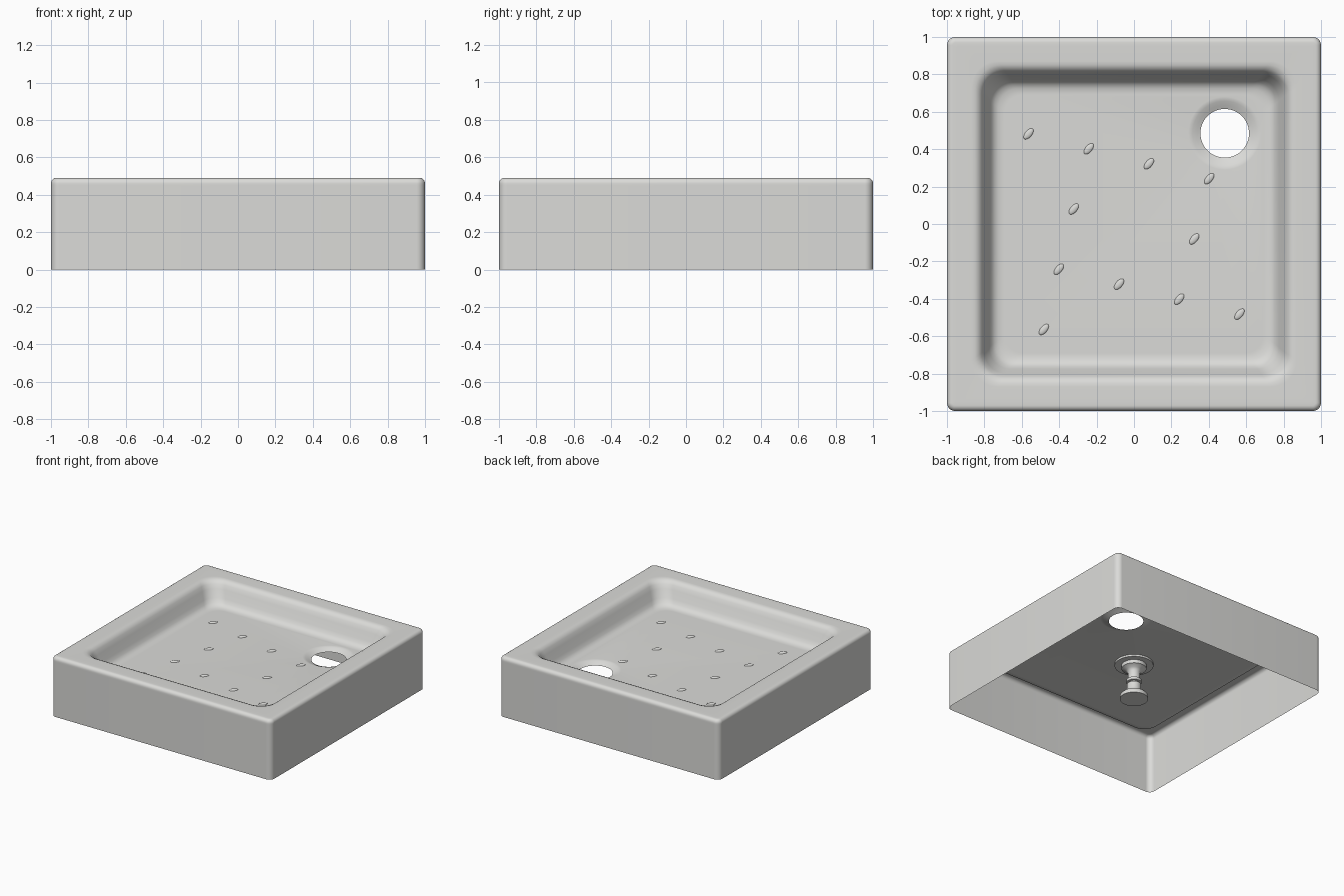
import bpy
import bmesh
from math import cos, sin, pi, radians

cube = bpy.data.objects.get("Cube")
if cube:
    bpy.data.objects.remove(cube, do_unlink=True)

ceramic = bpy.data.materials.new("off white ceramic")
ceramic.use_nodes = True
colour = (0.71, 0.71, 0.69, 1)
ceramic.diffuse_color = colour
ceramic.node_tree.nodes["Principled BSDF"].inputs["Base Color"].default_value = colour

FLOOR = 0.315
DRAIN = 0.485


def finish(name, bm, angle=40):
    """Turn a bmesh into a smooth shaded object."""
    mesh = bpy.data.meshes.new(name)
    bm.to_mesh(mesh)
    bm.free()
    mesh.materials.append(ceramic)
    obj = bpy.data.objects.new(name, mesh)
    bpy.context.collection.objects.link(obj)
    bpy.ops.object.select_all(action="DESELECT")
    obj.select_set(True)
    bpy.context.view_layer.objects.active = obj
    bpy.ops.object.shade_smooth_by_angle(angle=radians(angle))
    return obj


def rounded_square(bm, half, radius, z, steps=10):
    """Ring of vertices around a square with rounded corners."""
    ring = []
    for k, (sx, sy) in enumerate(((1, 1), (-1, 1), (-1, -1), (1, -1))):
        for i in range(steps + 1):
            a = (k + i / steps) * pi / 2
            c = half - radius
            ring.append(bm.verts.new((sx * c + radius * cos(a), sy * c + radius * sin(a), z)))
    return ring


def circle(bm, cx, cy, radius, z, count=48):
    return [bm.verts.new((cx + radius * cos(2 * pi * i / count),
                          cy + radius * sin(2 * pi * i / count), z)) for i in range(count)]


def skin(bm, rings):
    """Join consecutive rings with quads."""
    for a, b in zip(rings, rings[1:]):
        for i in range(len(a)):
            j = (i + 1) % len(a)
            bm.faces.new((a[i], a[j], b[j], b[i]))


def ring_edges(bm, ring):
    return [bm.edges.get((ring[i - 1], ring[i])) for i in range(len(ring))]


# Tray shell: skirt, rounded rim, basin wall and floor edge (half width, corner radius, z)
bm = bmesh.new()
profile = [(1, 0.045, 0), (1, 0.045, 0.45)]
for i in range(7):
    a = i / 6 * pi / 2
    profile.append((0.97 + 0.03 * cos(a), 0.045 - 0.03 * (1 - cos(a)), 0.46 + 0.03 * sin(a)))
profile += [(0.95, 0.012, 0.49), (0.87, 0.14, 0.49), (0.85, 0.135, 0.489),
            (0.83, 0.13, 0.48), (0.815, 0.125, 0.462), (0.8, 0.12, 0.43),
            (0.775, 0.115, 0.37), (0.76, 0.115, 0.342), (0.745, 0.11, 0.327),
            (0.725, 0.105, 0.318), (0.7, 0.1, FLOOR), (0.69, 0.095, FLOOR)]
shell = [rounded_square(bm, *p) for p in profile]
skin(bm, shell)

# Drain recess and hole
recess = [circle(bm, DRAIN, DRAIN, r, z) for r, z in
          ((0.195, FLOOR), (0.185, FLOOR - 0.001), (0.172, FLOOR - 0.005),
           (0.15, FLOOR - 0.015), (0.13, FLOOR - 0.024))]
skin(bm, recess)

# Flat floor around the drain
bmesh.ops.triangle_fill(bm, use_beauty=True, normal=(0, 0, 1),
                        edges=ring_edges(bm, shell[-1]) + ring_edges(bm, recess[0]))
bmesh.ops.recalc_face_normals(bm, faces=bm.faces)
bm.faces.ensure_lookup_table()
floor_face = max((f for f in bm.faces if abs(f.calc_center_median().z - FLOOR) < 0.0005),
                 key=lambda f: f.calc_area())
if floor_face.normal.z < 0:
    bmesh.ops.reverse_faces(bm, faces=bm.faces)
finish("shower_tray", bm, 50)

# Anti-slip bumps on a tilted lattice
lattice = [(i, 1) for i in (-2, -1, 0, 1)] + [(-1, 0), (1, 0)]
lattice += [(i, -1) for i in (-1, 0, 1, 2)] + [(-1, -2)]
tilt = radians(50)
for n, (i, j) in enumerate(lattice):
    x, y = 0.322 * i + 0.08 * j, 0.322 * j - 0.08 * i
    bm = bmesh.new()
    bmesh.ops.create_uvsphere(bm, u_segments=24, v_segments=12, radius=1)
    low = [v for v in bm.verts if v.co.z < -0.01]
    bmesh.ops.delete(bm, geom=low, context="VERTS")
    for v in bm.verts:
        u, w = 0.035 * v.co.x, 0.018 * v.co.y
        v.co = (x + u * cos(tilt) - w * sin(tilt),
                y + u * sin(tilt) + w * cos(tilt), FLOOR + 0.009 * v.co.z)
    finish(f"grip_bump_{n + 1}", bm)

# Support foot under the middle: pad, neck, lock nut, cup and flange (radius, z)
bm = bmesh.new()
foot = [(0.107, 0.008), (0.107, 0.035), (0.095, 0.05), (0.065, 0.062), (0.053, 0.08),
        (0.053, 0.135), (0.038, 0.135), (0.038, 0.15), (0.057, 0.15), (0.057, 0.172),
        (0.047, 0.172), (0.047, 0.235), (0.06, 0.255), (0.094, 0.27), (0.096, 0.297),
        (0.146, 0.297), (0.146, FLOOR - 0.002)]
rings = [circle(bm, 0, 0, r, z, 32) for r, z in foot]
skin(bm, rings)
bm.faces.new(rings[0])
bm.faces.new(rings[-1])
bmesh.ops.recalc_face_normals(bm, faces=bm.faces)
finish("support_foot", bm)
